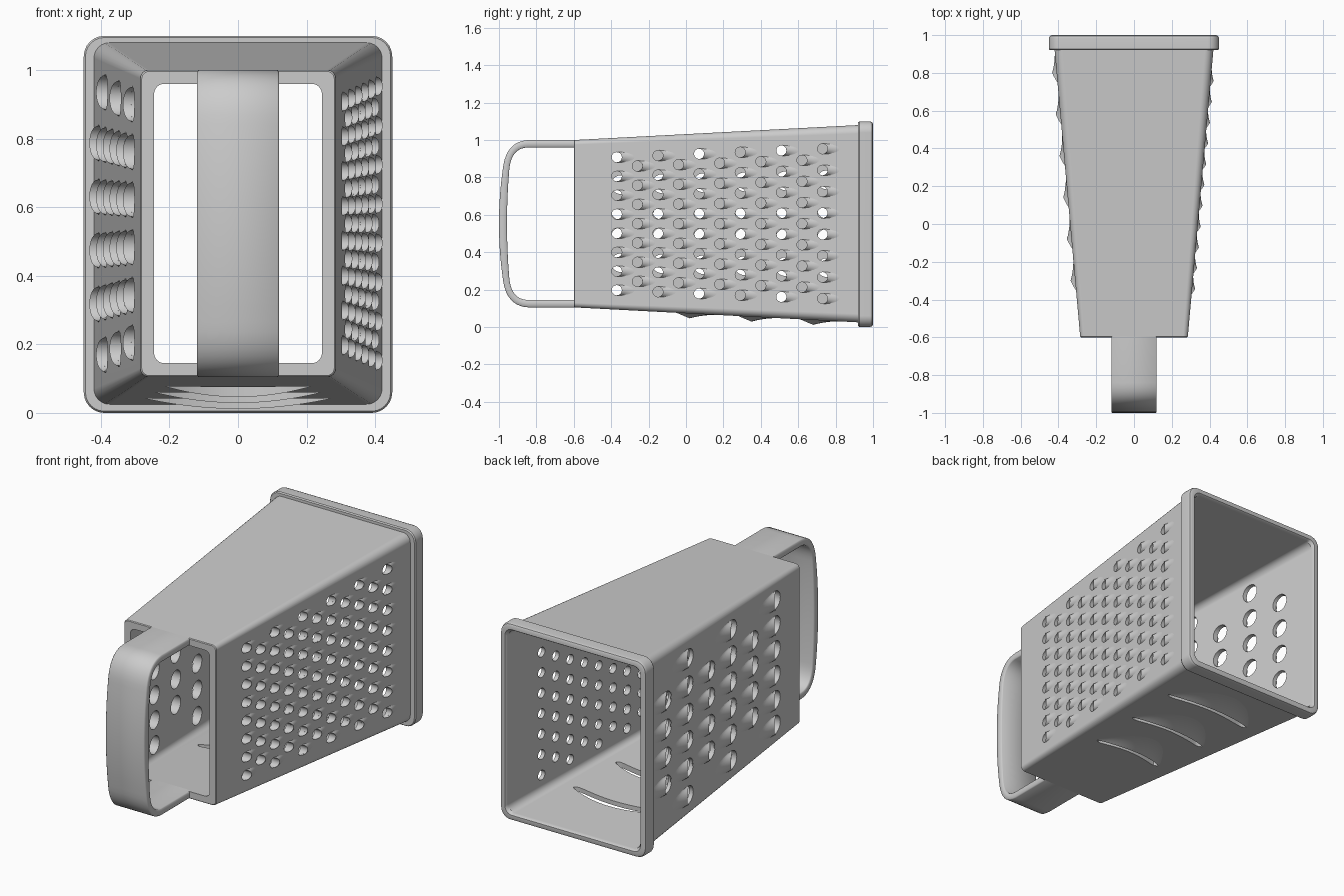
import bpy, bmesh
from math import sin, cos, pi, sqrt

if "Cube" in bpy.data.objects:
    bpy.data.objects.remove(bpy.data.objects["Cube"])

ZC = 0.5525                                      # height of the grater's long axis
def half_w(y): return 0.285 + 0.089 * (y + 0.6)  # outer half width of the body
def half_h(y): return 0.4475 + 0.0525 * (y + 0.6)

def make_object(name, bm):
    bmesh.ops.recalc_face_normals(bm, faces=bm.faces[:])
    me = bpy.data.meshes.new(name)
    bm.to_mesh(me)
    bm.free()
    ob = bpy.data.objects.new(name, me)
    bpy.context.collection.objects.link(ob)
    return ob

def smooth(ob, angle=0.6):
    bpy.ops.object.select_all(action='DESELECT')
    ob.select_set(True)
    bpy.context.view_layer.objects.active = ob
    bpy.ops.object.shade_smooth_by_angle(angle=angle)

def loft(bm, rows, close_u=False, close_v=False):
    vs = [[bm.verts.new(p) for p in r] for r in rows]
    n, m = len(vs), len(vs[0])
    for i in range(n if close_u else n - 1):
        for j in range(m if close_v else m - 1):
            a, b = (i + 1) % n, (j + 1) % m
            bm.faces.new((vs[i][j], vs[i][b], vs[a][b], vs[a][j]))
    return vs

def rounded_rect(y, w, h, r, zc=ZC, seg=6):
    pts = []
    for k, (sx, sz) in enumerate(((1, 1), (-1, 1), (-1, -1), (1, -1))):
        for i in range(seg + 1):
            t = (k + i / seg) * pi / 2
            pts.append((sx * (w - r) + r * cos(t), y, zc + sz * (h - r) + r * sin(t)))
    return pts

# Body: tapered hollow shell with a rolled rim, lofted as one closed skin
bm = bmesh.new()
loft(bm, [
    rounded_rect(-0.6, 0.281, 0.4435, 0.022),
    rounded_rect(-0.596, 0.285, 0.4475, 0.025),
    rounded_rect(0.92, half_w(0.92), half_h(0.92), 0.045),
    rounded_rect(0.92, 0.445, 0.545, 0.055, 0.55),
    rounded_rect(0.927, 0.45, 0.55, 0.06, 0.55),
    rounded_rect(0.983, 0.45, 0.55, 0.06, 0.55),
    rounded_rect(0.995, 0.445, 0.545, 0.055, 0.55),
    rounded_rect(1.0, 0.436, 0.536, 0.05, 0.55),
    rounded_rect(1.0, 0.418, 0.518, 0.04, 0.55),
    rounded_rect(0.985, 0.408, 0.508, 0.04, 0.55),
    rounded_rect(-0.6, 0.245, 0.4075, 0.03),
], True, True)
body = make_object("grater_body", bm)

# Hole layouts: (y, z) centres fanning out with the taper
small_holes, large_holes = [], []
for c in range(11):
    y = -0.37 + 0.11 * c
    n = 8 - c % 2
    for k in range(n):
        small_holes.append((y, ZC + (k - (n - 1) / 2) * 0.1105 * (half_h(y) * 2)))
for c in range(6):
    y = -0.35 + 0.22 * c
    n = 6 if c % 2 == 0 else 4
    for k in range(n):
        large_holes.append((y, ZC + (k - (n - 1) / 2) * 0.151 * (half_h(y) * 2)))
SIDES = ((1, small_holes, 0.027, 0.08, 0.016, "small_teeth"),
         (-1, large_holes, 0.05, 0.13, 0.024, "large_teeth"))
SLOTS = ((0.02, 0.21), (0.35, 0.24), (0.68, 0.27))   # lip y, half length
BOW, GAP = 0.07, 0.05

# Cutter: round holes in both side walls and curved slots in the bottom
bm = bmesh.new()
for s, holes, r, _, _, _ in SIDES:
    for y, z in holes:
        rows = [[(s * (half_w(y) + d), y + r * cos(t * pi / 10), z + r * sin(t * pi / 10))
                 for t in range(20)] for d in (-0.09, 0.05)]
        for ring in loft(bm, rows, False, True):
            bm.faces.new(ring)
for y0, hl in SLOTS:
    top, low = [], []
    us = [i / 12 - 1 for i in range(25)]
    for u in us:
        top.append((u, y0 - BOW * u * u))
    for u in reversed(us):
        low.append((u, y0 - BOW * u * u - 0.008 - GAP * sqrt(1 - u * u)))
    zb = ZC - half_h(y0)
    rows = [[(u * hl, y, zb + d) for u, y in top + low] for d in (-0.06, 0.08)]
    for ring in loft(bm, rows, False, True):
        bm.faces.new(ring)
cutter = make_object("hole_cutter", bm)
cutter.hide_render = True

mod = body.modifiers.new("holes", 'BOOLEAN')
mod.operation = 'DIFFERENCE'
mod.solver = 'EXACT'
mod.object = cutter
bpy.context.view_layer.objects.active = body
bpy.ops.object.modifier_apply(modifier=mod.name)
bpy.data.objects.remove(cutter)
smooth(body)
body.modifiers.new("even_shading", 'WEIGHTED_NORMAL').keep_sharp = True

# Side teeth: raised lips behind each hole, fading into the wall
STEPS = (None, 0, 0.15, 0.3, 0.5, 0.75, 1)
for s, holes, r, length, height, name in SIDES:
    bm = bmesh.new()
    for y0, z0 in holes:
        rows = []
        for st in STEPS:
            row = []
            for i in range(13):
                t = -pi / 2 + pi * i / 12
                c = max(cos(t), 0)
                q = st or 0
                y = y0 + c * (r + length * q)
                h = -0.001 if st is None else height * c ** 0.8 * (1 - q) ** 2 - 0.001 * q
                row.append((s * (half_w(y) + h), y, z0 + r * sin(t) * (1 + 0.1 * q)))
            rows.append(row)
        loft(bm, rows)
    bmesh.ops.remove_doubles(bm, verts=bm.verts[:], dist=0.00005)
    smooth(make_object(name, bm))

# Bottom slicing blades: wide curved lips behind the slots
bm = bmesh.new()
for y0, hl in SLOTS:
    rows = []
    for st in STEPS:
        row = []
        for i in range(25):
            u = i / 12 - 1
            f, q = 1 - u * u, st or 0
            y = y0 - BOW * u * u + 0.16 * q * (0.2 + 0.8 * f)
            h = -0.001 if st is None else 0.026 * f * (1 - q) ** 2 - 0.001 * q
            row.append((u * hl, y, ZC - half_h(y) - h))
        rows.append(row)
    loft(bm, rows)
smooth(make_object("slicing_blades", bm))

# Handle: bowed flat strap, one half profile mirrored about the axis
def bez(a, b, c, n):
    return [tuple((1 - t) ** 2 * p + 2 * t * (1 - t) * q + t * t * w for p, q, w in zip(a, b, c))
            for t in (i / n for i in range(n + 1))]

def full(half):
    return half + [(y, 2 * ZC - z) for y, z in reversed(half[:-1])]

outer = full([(-0.585, 1.0)] + bez((-0.84, 1.0), (-0.965, 0.995), (-0.98, 0.84), 10)
             + bez((-0.98, 0.84), (-1.0, 0.7), (-1.0, ZC), 6)[1:])
inner = full([(-0.585, 0.96)] + bez((-0.85, 0.96), (-0.935, 0.955), (-0.945, 0.84), 10)
             + bez((-0.945, 0.84), (-0.957, 0.7), (-0.957, ZC), 6)[1:])
bm = bmesh.new()
W, B = 0.12, 0.005
rows = []
for (yo, zo), (yi, zi) in zip(outer, inner):
    dy, dz = (yi - yo) * 0.12, (zi - zo) * 0.12
    o2, i2 = (yo + dy, zo + dz), (yi - dy, zi - dz)
    rows.append([(x, *p) for x, p in (
        (-W + B, (yo, zo)), (W - B, (yo, zo)), (W, o2), (W, i2),
        (W - B, (yi, zi)), (-W + B, (yi, zi)), (-W, i2), (-W, o2))])
vs = loft(bm, rows, False, True)
bm.faces.new(vs[0])
bm.faces.new(vs[-1])
smooth(make_object("handle", bm), 0.9)
